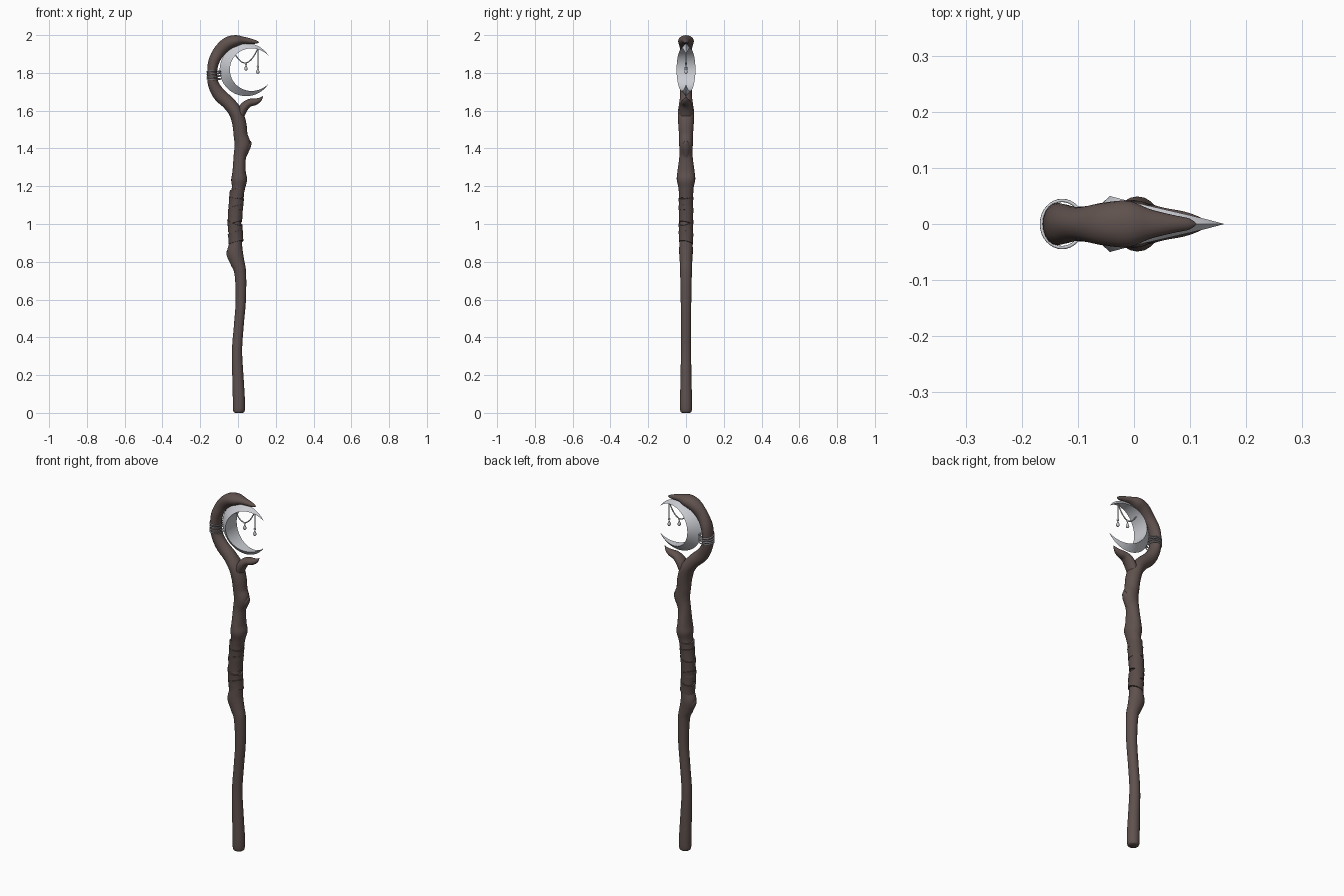
import bpy, bmesh, math
from mathutils import Vector

if "Cube" in bpy.data.objects:
    bpy.data.objects.remove(bpy.data.objects["Cube"])


def material(name, rgb):
    m = bpy.data.materials.new(name)
    m.diffuse_color = (*rgb, 1)
    m.use_nodes = True
    m.node_tree.nodes["Principled BSDF"].inputs["Base Color"].default_value = m.diffuse_color
    return m


WOOD = material("dark wood", (0.115, 0.083, 0.075))
LEATHER = material("brown leather", (0.10, 0.072, 0.064))
SILVER = material("silver", (0.60, 0.61, 0.65))


def finish(name, bm, mat, angle=40):
    bmesh.ops.recalc_face_normals(bm, faces=bm.faces[:])
    me = bpy.data.meshes.new(name)
    bm.to_mesh(me)
    bm.free()
    ob = bpy.data.objects.new(name, me)
    bpy.context.collection.objects.link(ob)
    me.materials.append(mat)
    bpy.ops.object.select_all(action='DESELECT')
    ob.select_set(True)
    bpy.context.view_layer.objects.active = ob
    bpy.ops.object.shade_smooth_by_angle(angle=math.radians(angle))
    return ob


def skin(name, rings, mat, closed=False, angle=40):
    """Join a list of rings of points into a surface."""
    bm = bmesh.new()
    vs = [[bm.verts.new(p) for p in r] for r in rings]
    n = len(rings[0])
    pairs = list(zip(vs, vs[1:])) + ([(vs[-1], vs[0])] if closed else [])
    for a, b in pairs:
        for i in range(n):
            j = (i + 1) % n
            bm.faces.new((a[i], a[j], b[j], b[i]))
    if not closed:
        bm.faces.new(vs[0])
        bm.faces.new(vs[-1])
    return finish(name, bm, mat, angle)


def smooth_path(pts, steps):
    """Catmull-Rom interpolation of tuples."""
    out = []
    P = [pts[0]] + list(pts) + [pts[-1]]
    for k in range(1, len(P) - 2):
        for s in range(steps):
            t = s / steps
            out.append([0.5 * (2 * b + (c - a) * t + (2 * a - 5 * b + 4 * c - d) * t * t
                               + (3 * b - a - 3 * c + d) * t ** 3)
                        for a, b, c, d in zip(*P[k - 1:k + 3])])
    return out + [list(pts[-1])]


def limb(name, pts, mat, sides=20, steps=6, angle=50):
    """Sweep an ellipse along (x, z, in-plane radius, y radius)."""
    path = smooth_path(pts, steps)
    rings = []
    for i, (x, z, rn, ry) in enumerate(path):
        a, b = path[max(i - 1, 0)], path[min(i + 1, len(path) - 1)]
        t = Vector((b[0] - a[0], 0, b[1] - a[1])).normalized()
        nrm = Vector((t.z, 0, -t.x))
        rings.append([Vector((x, 0, z)) + nrm * rn * math.cos(u) + Vector((0, ry * math.sin(u), 0))
                      for u in (2 * math.pi * k / sides for k in range(sides))])
    return skin(name, rings, mat, angle=angle)


# gnarled shaft, curling into the hook at the top
limb("staff_shaft", [
    (.005, 0, .02, .02), (.005, .01, .03, .03), (.005, .06, .032, .032), (0, .18, .03, .029),
    (-.005, .33, .027, .027), (.005, .47, .026, .027), (.015, .6, .027, .028),
    (.012, .74, .031, .031), (-.004, .80, .038, .033), (-.016, .85, .042, .036),
    (-.012, .91, .033, .035), (-.018, 1.02, .033, .033), (-.01, 1.12, .033, .034),
    (.002, 1.19, .035, .04), (.006, 1.235, .042, .049), (.006, 1.28, .035, .045),
    (.01, 1.36, .033, .035), (.023, 1.42, .042, .036), (.014, 1.47, .037, .037),
    (.007, 1.53, .037, .041), (-.012, 1.59, .036, .043), (-.05, 1.64, .035, .036),
    (-.098, 1.685, .035, .031), (-.13, 1.74, .029, .034), (-.137, 1.80, .026, .038),
    (-.128, 1.86, .029, .036), (-.098, 1.915, .032, .03), (-.055, 1.955, .034, .038),
    (-.01, 1.97, .03, .041), (.03, 1.972, .019, .026), (.07, 1.967, .014, .016),
    (.098, 1.963, .008, .01), (.111, 1.962, .001, .001)], WOOD)

# side branch cradling the moon from below
limb("side_branch", [
    (.0, 1.52, .015, .02), (.01, 1.57, .022, .032), (.03, 1.615, .024, .034),
    (.058, 1.64, .021, .028), (.09, 1.647, .018, .022), (.115, 1.658, .011, .013),
    (.132, 1.676, .001, .001)], WOOD)

# broken twig stubs on the shaft
for i, (x, z, dx) in enumerate([(-.025, .825, -.026), (.035, 1.405, .025)]):
    limb(f"knot_{i + 1}", [(x, z - .05, .008, .012), (x + dx * .5, z, .018, .022),
                           (x + dx, z + .022, .012, .015), (x + dx * 1.15, z + .035, .004, .005)], WOOD)

# leather grip: overlapping tilted bands
for i, (z0, z1, x0, x1) in enumerate([(.9, .955, -.01, -.014), (.945, 1.01, -.014, -.017),
                                      (1.0, 1.09, -.017, -.012), (1.08, 1.14, -.012, -.008),
                                      (1.13, 1.185, -.009, -.003)]):
    tilt = (.012, -.016, .014, -.006, .008)[i]
    rings = []
    for f, r in ((0, .034), (.02, .039), (.5, .038), (.98, .0405), (1, .034)):
        ring = []
        for k in range(24):
            u = 2 * math.pi * k / 24
            ring.append((x0 + (x1 - x0) * f + r * math.cos(u), r * .98 * math.sin(u),
                         z0 + (z1 - z0) * f + tilt * math.cos(u + .6)))
        rings.append(ring)
    skin(f"grip_band_{i + 1}", rings, LEATHER)

# crescent moon: ridge outside, broad hollow face inside
CX, CZ, R = .043, 1.817, .14
rings = []
N = 56
for i in range(N + 1):
    t = i / N
    a = math.radians(33 + 294 * t)
    s = max(math.sin(math.pi * t), .004)
    ri, w = R - .054 * s, .05 * s
    rings.append([(CX + r * math.cos(a), y, CZ + r * math.sin(a))
                  for r, y in ((R, 0), (ri, -w), (ri, w))])
skin("crescent_moon", rings, SILVER, angle=30)


def wire(name, pts, r, closed=False):
    """Round wire along 3D points."""
    cu = bpy.data.curves.new(name, 'CURVE')
    cu.dimensions = '3D'
    cu.bevel_depth = r
    cu.bevel_resolution = 2
    sp = cu.splines.new('POLY')
    sp.points.add(len(pts) - 1)
    for p, c in zip(sp.points, pts):
        p.co = (*c, 1)
    sp.use_cyclic_u = closed
    cu.materials.append(SILVER)
    ob = bpy.data.objects.new(name, cu)
    bpy.context.collection.objects.link(ob)


# silver wire tying the moon to the hook
for i in range(4):
    z = 1.768 + i * .013
    wire(f"binding_wire_{i + 1}",
         [(-.128 + .037 * math.cos(u), .042 * math.sin(u), z + .004 * math.sin(u + i))
          for u in (2 * math.pi * k / 32 for k in range(32))], .003, True)

# draped chain between two points of the upper horn
A, B, SAG = (-.022, 1.912), (.105, 1.93), .068
wire("draped_chain", [(A[0] + (B[0] - A[0]) * t, 0,
                       A[1] + (B[1] - A[1]) * t - SAG * 4 * t * (1 - t))
                      for t in (k / 20 for k in range(21))], .003)


def lathe(name, x, z, prof):
    rings = [[(x + r * math.cos(u), r * math.sin(u), z + h)
              for u in (2 * math.pi * k / 12 for k in range(12))] for r, h in prof]
    skin(name, rings, SILVER, angle=60)


# hanging teardrops
for i, (x, ztop, zb) in enumerate([(.042, 1.855, 1.824), (.105, 1.93, 1.807)]):
    wire(f"pendant_link_{i + 1}", [(x, 0, ztop), (x, 0, zb + .02)], .0025)
    lathe(f"pendant_bead_{i + 1}", x, zb + .026,
          [(.001, -.006), (.005, -.004), (.0065, 0), (.005, .004), (.001, .006)])
    lathe(f"pendant_drop_{i + 1}", x, zb,
          [(.001, -.012), (.006, -.010), (.009, -.004), (.008, .003), (.004, .012), (.001, .022)])
